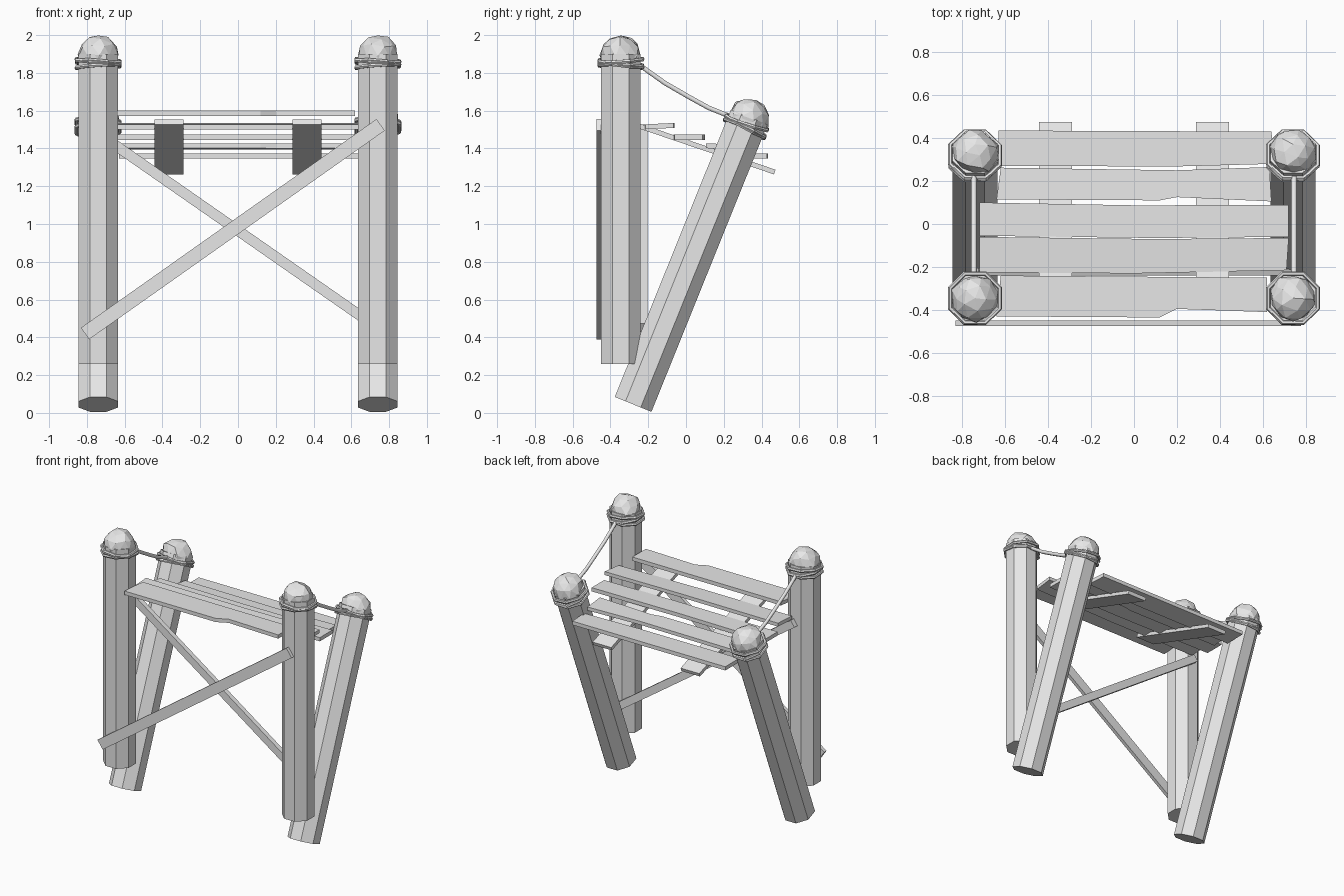
import bpy, bmesh, math, random
from mathutils import Matrix, Vector

random.seed(4)
cube = bpy.data.objects.get("Cube")
if cube:
    bpy.data.objects.remove(cube)

grey = bpy.data.materials.new("plain_grey")
grey.use_nodes = True
grey.diffuse_color = (0.8, 0.8, 0.8, 1)
grey.node_tree.nodes["Principled BSDF"].inputs["Base Color"].default_value = (0.8, 0.8, 0.8, 1)


def finish(name, bm, matrix=Matrix()):
    bmesh.ops.recalc_face_normals(bm, faces=bm.faces)
    mesh = bpy.data.meshes.new(name)
    bm.to_mesh(mesh)
    bm.free()
    mesh.materials.append(grey)
    obj = bpy.data.objects.new(name, mesh)
    obj.matrix_world = matrix
    bpy.context.collection.objects.link(obj)
    return obj


def post(name, matrix):
    # Eight-sided log with a rough, hewn dome on top
    bm = bmesh.new()
    length, radius = 1.64, 0.1135
    bmesh.ops.create_cone(bm, cap_ends=True, segments=8, radius1=radius, radius2=radius, depth=length,
                          matrix=Matrix.Translation((0, 0, length / 2)) @ Matrix.Rotation(math.pi / 8, 4, 'Z'))
    dome = bmesh.ops.create_icosphere(bm, subdivisions=2, radius=0.108,
                                      matrix=Matrix.Translation((0, 0, 1.632)))["verts"]
    for v in dome:
        if v.co.z < 1.73:
            v.co += Vector([random.uniform(-0.007, 0.007) for _ in range(3)])
        v.co.z = min(v.co.z, 1.738)
    finish(name, bm, matrix)


def hoop(name, matrix):
    # Octagonal rope loop with six-sided strand
    bm = bmesh.new()
    rings = []
    for i in range(8):
        a = math.pi / 8 + i * math.pi / 4
        out = Vector((math.cos(a), math.sin(a), 0))
        rings.append([bm.verts.new(out * (0.124 + 0.011 * math.cos(t)) + Vector((0, 0, 0.011 * math.sin(t))))
                      for t in [k * math.pi / 3 for k in range(6)]])
    for i in range(8):
        a, b = rings[i], rings[(i + 1) % 8]
        for k in range(6):
            n = (k + 1) % 6
            bm.faces.new((a[k], b[k], b[n], a[n]))
    finish(name, bm, matrix)


def plank(name, outline, z, thickness=0.028, roll=0):
    # Flat board from its outline
    bm = bmesh.new()
    face = bm.faces.new([bm.verts.new((x, y, 0)) for x, y in outline])
    top = bmesh.ops.extrude_face_region(bm, geom=[face])["geom"]
    mid = sum(y for x, y in outline) / len(outline)
    for v in top:
        if isinstance(v, bmesh.types.BMVert):
            v.co.z += thickness
    for v in bm.verts:
        v.co.z += z + roll * (v.co.y - mid)
    finish(name, bm)


def beam(name, start, end, width, depth):
    # Straight board between two points; depth is measured towards the y axis
    start, end = Vector(start), Vector(end)
    along = (end - start).normalized()
    across = Vector((0, 1, 0)) if abs(along.x) > 0.1 else Vector((1, 0, 0))
    normal = along.cross(across).normalized()
    matrix = Matrix((along, across, normal)).transposed().to_4x4()
    matrix.translation = (start + end) / 2
    bm = bmesh.new()
    bmesh.ops.create_cube(bm, size=1, matrix=Matrix.Diagonal(((end - start).length, depth, width, 1)))
    finish(name, bm, matrix)


lean = Matrix.Rotation(math.radians(-22), 4, 'X')
for side, sx in (("left", 1), ("right", -1)):
    front = Matrix.Translation((0.74 * sx, -0.345, 0.26))
    back = Matrix.Translation((0.74 * sx, -0.28, 0.045)) @ lean
    for place, matrix in (("front", front), ("back", back)):
        post(f"{place}_{side}_post", matrix)
        # Rope wound three times around the post
        for i, (z, tip, roll) in enumerate(((1.605, 4, 3), (1.575, -3, -4), (1.59, -7, 5))):
            tilt = Matrix.Rotation(math.radians(tip), 4, 'X') @ Matrix.Rotation(math.radians(roll), 4, 'Y')
            hoop(f"{place}_{side}_rope_loop_{i + 1}", matrix @ Matrix.Translation((0, 0, z)) @ tilt)

    # Sagging side rope
    curve = bpy.data.curves.new(f"{side}_side_rope", 'CURVE')
    curve.dimensions = '3D'
    curve.bevel_depth = 0.014
    curve.bevel_resolution = 1
    curve.use_fill_caps = True
    spline = curve.splines.new('POLY')
    path = [(-0.23, 1.83), (-0.11, 1.745), (0.02, 1.67), (0.12, 1.615), (0.22, 1.575)]
    spline.points.add(len(path) - 1)
    for p, (y, z) in zip(spline.points, path):
        p.co = (0.745 * sx, y, z, 1)
    curve.materials.append(grey)
    bpy.context.collection.objects.link(bpy.data.objects.new(f"{side}_side_rope", curve))

    # Sloping support under the seat boards
    beam(f"{side}_seat_support", (0.365 * sx, -0.31, 1.54), (0.365 * sx, 0.47, 1.275), 0.026, 0.155)

# Stepped seat boards with worn edges
plank("seat_board_1", [(-0.64, -0.43), (0.12, -0.435), (0.2, -0.395), (0.62, -0.41), (0.62, -0.25), (-0.62, -0.24)], 1.572)
plank("seat_board_2", [(-0.72, -0.225), (0, -0.23), (0.71, -0.215), (0.72, -0.065), (0.1, -0.07), (-0.72, -0.06)], 1.505, 0.026, 0.05)
plank("seat_board_3", [(-0.72, -0.055), (0.1, -0.065), (0.72, -0.06), (0.72, 0.088), (0, 0.087), (-0.72, 0.1)], 1.445)
plank("seat_board_4", [(-0.64, 0.115), (0.12, 0.11), (0.2, 0.125), (0.64, 0.105), (0.63, 0.265), (0.2, 0.25), (-0.62, 0.262)], 1.398, 0.026, -0.05)
plank("seat_board_5", [(-0.63, 0.27), (0.2, 0.268), (0.65, 0.28), (0.64, 0.43), (-0.63, 0.435)], 1.346)

# Crossed braces, one on each face of the front posts
beam("front_brace", (-0.81, -0.462, 0.42), (0.755, -0.462, 1.525), 0.075, 0.026)
beam("rear_brace", (-0.74, -0.222, 1.48), (0.74, -0.222, 0.45), 0.055, 0.036)
